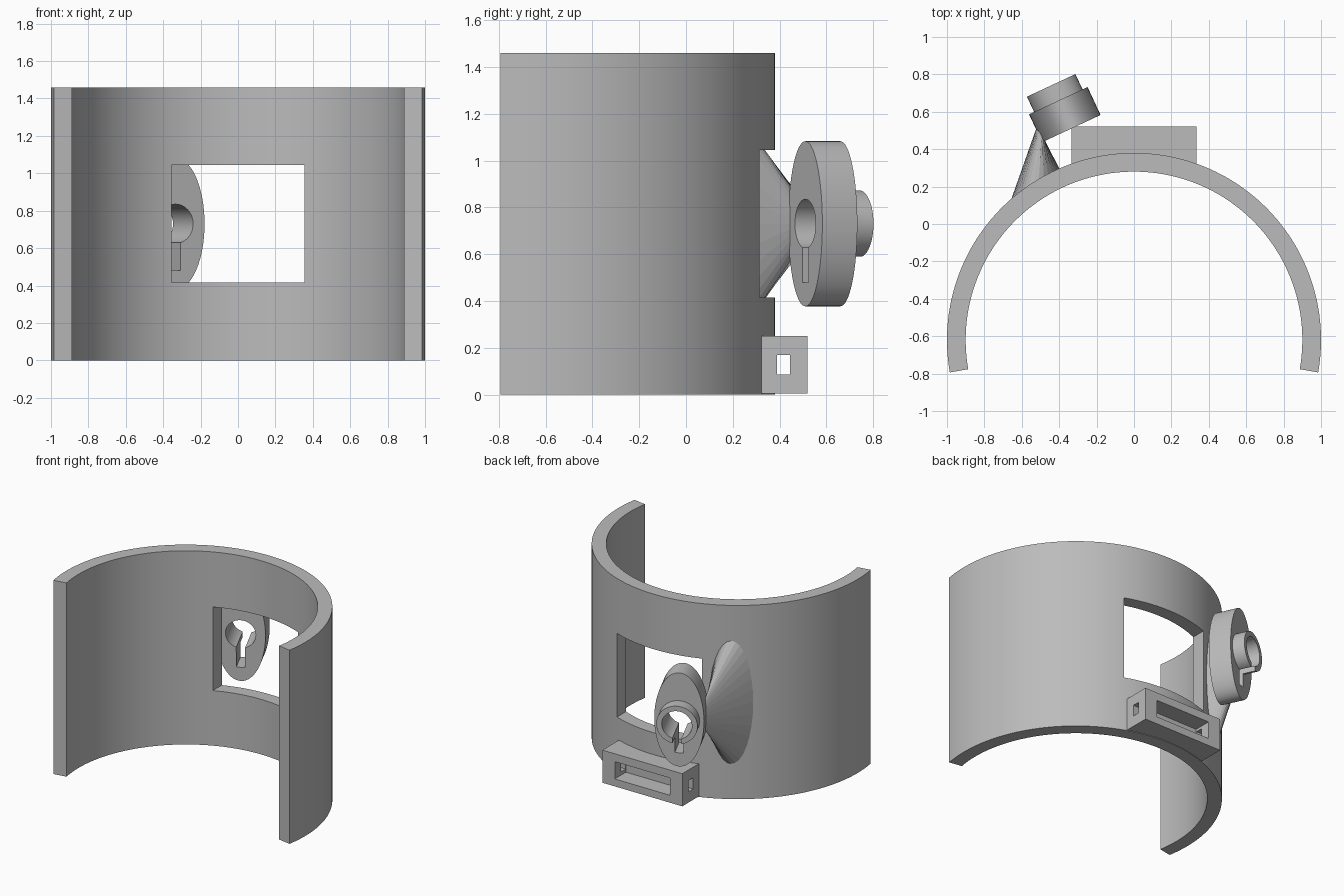
import bpy, bmesh
from math import sin, cos, radians, pi
from mathutils import Matrix, Vector

if "Cube" in bpy.data.objects:
    bpy.data.objects.remove(bpy.data.objects["Cube"])

grey = bpy.data.materials.new("plain grey")
grey.use_nodes = True
grey.diffuse_color = (0.5, 0.5, 0.5, 1)
grey.node_tree.nodes["Principled BSDF"].inputs["Base Color"].default_value = (0.5, 0.5, 0.5, 1)

RING_Y = -0.62
MID_Z = 0.73


def finish(name, bm):
    bmesh.ops.recalc_face_normals(bm, faces=bm.faces)
    mesh = bpy.data.meshes.new(name)
    bm.to_mesh(mesh)
    bm.free()
    mesh.materials.append(grey)
    ob = bpy.data.objects.new(name, mesh)
    bpy.context.collection.objects.link(ob)
    return ob


def prism(name, outline, start, end, frame=Matrix()):
    """Extrude a 2D outline along local z, then place it with frame."""
    bm = bmesh.new()
    face = bm.faces.new([bm.verts.new((x, y, start)) for x, y in outline])
    extruded = bmesh.ops.extrude_face_region(bm, geom=[face])["geom"]
    moved = [v for v in extruded if isinstance(v, bmesh.types.BMVert)]
    bmesh.ops.translate(bm, verts=moved, vec=(0, 0, end - start))
    bm.transform(frame)
    return finish(name, bm)


def box(name, low, high):
    corners = [(low[0], low[1]), (high[0], low[1]), (high[0], high[1]), (low[0], high[1])]
    return prism(name, corners, low[2], high[2])


def arc(rx, ry, start, end, steps):
    angles = [radians(start + (end - start) * i / steps) for i in range(steps + 1)]
    return [(rx * cos(a), ry * sin(a)) for a in angles]


def activate(ob):
    bpy.ops.object.select_all(action="DESELECT")
    ob.select_set(True)
    bpy.context.view_layer.objects.active = ob


def combine(ob, other, operation):
    mod = ob.modifiers.new(operation, "BOOLEAN")
    mod.operation, mod.solver, mod.object = operation, "EXACT", other
    activate(ob)
    bpy.ops.object.modifier_apply(modifier=mod.name)
    bpy.data.objects.remove(other)


def smooth(ob):
    activate(ob)
    bpy.ops.object.shade_smooth_by_angle(angle=radians(30))


# Open cuff with a rectangular window at the back
outline = arc(1, 1, -10, 190, 100) + arc(0.9, 0.9, 190, -10, 100)
cuff = prism("cuff", outline, 0, 1.46, Matrix.Translation((0, RING_Y, 0)))
combine(cuff, box("window_cutter", (-0.355, 0, 0.415), (0.355, 0.8, 1.045)), "DIFFERENCE")
smooth(cuff)

# Strap block: pocket open to the back, small slot running side to side
block = box("strap_block", (-0.333, 0.3, 0.004), (0.333, 0.52, 0.25))
combine(block, box("pocket_cutter", (-0.23, 0.387, 0.06), (0.23, 0.7, 0.19)), "DIFFERENCE")
combine(block, box("slot_cutter", (-0.5, 0.39, 0.085), (0.5, 0.445, 0.17)), "DIFFERENCE")

# Oval holder with a collar and a keyhole; local -z points outwards
frame = (Matrix.Translation((-0.335, 0.51, MID_Z))
         @ Matrix.Rotation(radians(25), 4, "Z") @ Matrix.Rotation(pi / 2, 4, "X"))
holder = prism("keyhole_holder", arc(0.1725, 0.353, 0, 360, 64)[:-1], 0, -0.165, frame)
collar = prism("collar", arc(0.143, 0.143, 0, 360, 48)[:-1], -0.1, -0.255, frame)
combine(holder, collar, "UNION")
keyhole = arc(0.105, 0.105, -73, 253, 44) + [(-0.03, -0.25), (0.03, -0.25)]
combine(holder, prism("keyhole_cutter", keyhole, 0.1, -0.4, frame), "DIFFERENCE")
smooth(holder)

# Faceted bracket fanning from the cuff to the holder's side
bm = bmesh.new()
foot, tip = [], []
STEPS = 32
for i in range(STEPS):
    a = 2 * pi * i / STEPS
    around = radians(123 + 9.5 * cos(a))
    foot.append(bm.verts.new((0.985 * cos(around), RING_Y + 0.985 * sin(around),
                              MID_Z + 0.49 * sin(a))))
    tip.append(bm.verts.new(frame @ Vector((-0.155, 0.11 * sin(a), -0.05 - 0.045 * cos(a)))))
for i in range(STEPS):
    j = (i + 1) % STEPS
    bm.faces.new((foot[i], foot[j], tip[j], tip[i]))
bm.faces.new(foot)
bm.faces.new(tip)
finish("bracket", bm)
